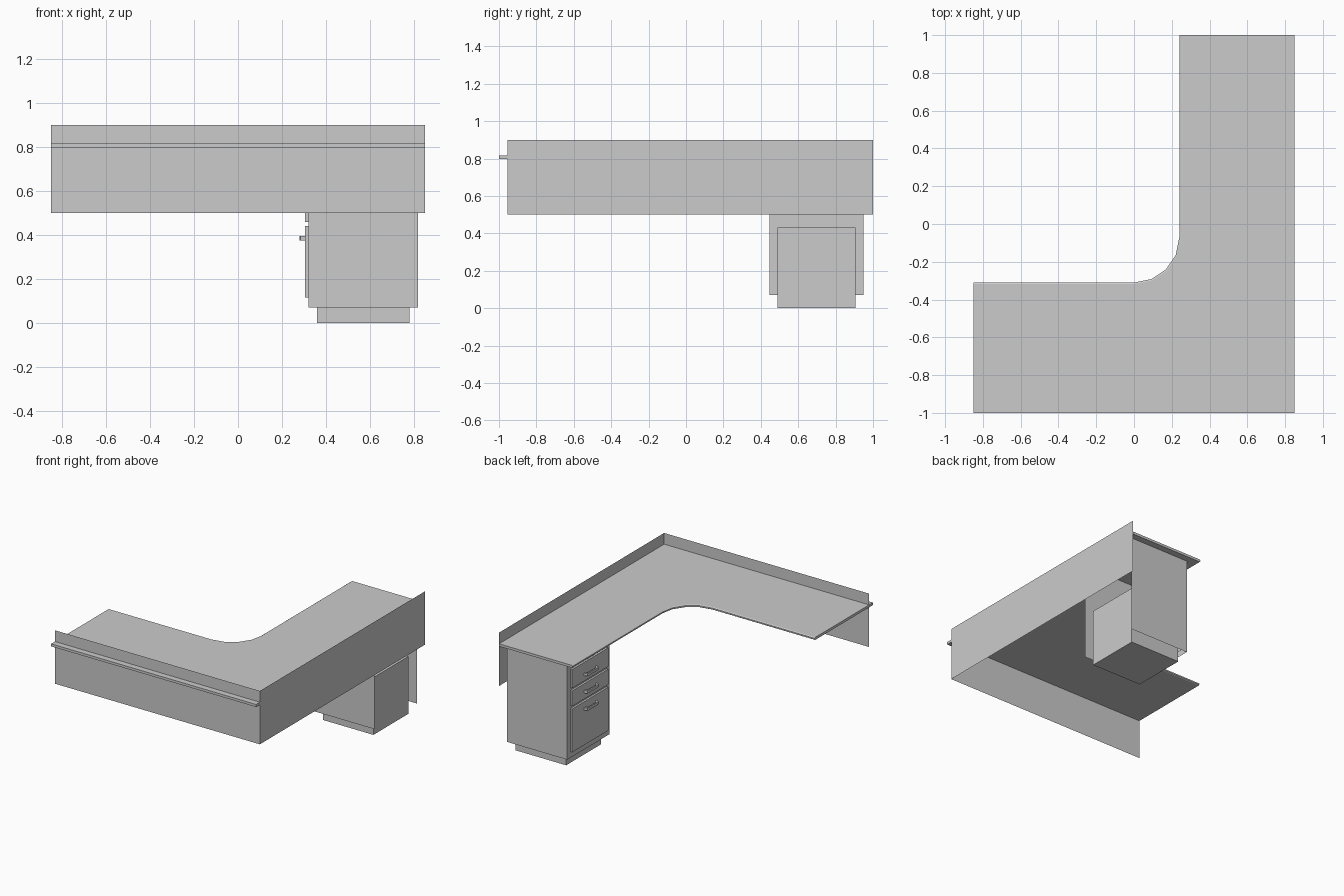
import bpy, bmesh
from math import sin, cos, radians

if "Cube" in bpy.data.objects:
    bpy.data.objects.remove(bpy.data.objects["Cube"])


def finish(name, bm, fix=True):
    if fix:
        bmesh.ops.recalc_face_normals(bm, faces=bm.faces)
    me = bpy.data.meshes.new(name)
    bm.to_mesh(me)
    bm.free()
    ob = bpy.data.objects.new(name, me)
    bpy.context.collection.objects.link(ob)
    return ob


def loft(name, rings):
    """Closed solid through matching rings of 3D points."""
    bm = bmesh.new()
    vs = [[bm.verts.new(p) for p in r] for r in rings]
    n = len(vs[0])
    for a, b in zip(vs, vs[1:]):
        for i in range(n):
            j = (i + 1) % n
            bm.faces.new((a[i], a[j], b[j], b[i]))
    bm.faces.new(vs[0][::-1])
    bm.faces.new(vs[-1])
    return finish(name, bm)


def prism(name, pts, z0, z1):
    return loft(name, [[(x, y, z) for x, y in pts] for z in (z0, z1)])


def box(name, x0, x1, y0, y1, z0, z1):
    return prism(name, [(x0, y0), (x1, y0), (x1, y1), (x0, y1)], z0, z1)


def sheet(name, pts, z0, z1):
    """Open upright sheet following a plan path."""
    bm = bmesh.new()
    lo = [bm.verts.new((x, y, z0)) for x, y in pts]
    hi = [bm.verts.new((x, y, z1)) for x, y in pts]
    for i in range(len(pts) - 1):
        bm.faces.new((lo[i], lo[i + 1], hi[i + 1], hi[i]))
    return finish(name, bm, False)


# L-shaped desktop with a rounded inner corner and softened inner edge
def desk_ring(inset, z):
    cx, cy, r = 0.0, -0.07, 0.24 + inset
    arc = [(cx + r * cos(radians(a)), cy - r * sin(radians(a)))
           for a in (0, 22.5, 45, 67.5, 90)]
    pts = [(-0.85, -1), (0.85, -1), (0.85, 1), (r, 1)] + arc + [(-0.85, cy - r)]
    return [(x, y, z) for x, y in pts]


loft("desktop", [desk_ring(0.006, 0.797), desk_ring(0, 0.801),
                 desk_ring(0, 0.811), desk_ring(0.008, 0.816)])

# Modesty panels along the front and right sides
sheet("modesty_panels", [(-0.85, -0.955), (0.85, -0.955), (0.85, 1)], 0.5, 0.9)

# Drawer cabinet shell, open at the back and bottom
sheet("cabinet_shell", [(0.82, 0.95), (0.32, 0.95), (0.32, 0.447), (0.82, 0.447)], 0.07, 0.797)
bpy.data.objects["cabinet_shell"].data.update()

# Plinth box rising inside the cabinet
box("cabinet_plinth", 0.36, 0.78, 0.49, 0.905, 0, 0.43)

# Drawer fronts, each with a bow handle
U = [(0.307, 0.775), (0.284, 0.762), (0.280, 0.75), (0.280, 0.645), (0.284, 0.633), (0.307, 0.62),
     (0.307, 0.637), (0.292, 0.646), (0.290, 0.655), (0.290, 0.74), (0.292, 0.749), (0.307, 0.758)]
for label, z0, z1, hz in (("bottom", 0.115, 0.44, 0.385),
                          ("middle", 0.46, 0.575, 0.515),
                          ("top", 0.595, 0.735, 0.645)):
    box(label + "_drawer_front", 0.305, 0.322, 0.485, 0.912, z0, z1)
    prism(label + "_drawer_handle", U, hz - 0.01, hz + 0.01)
